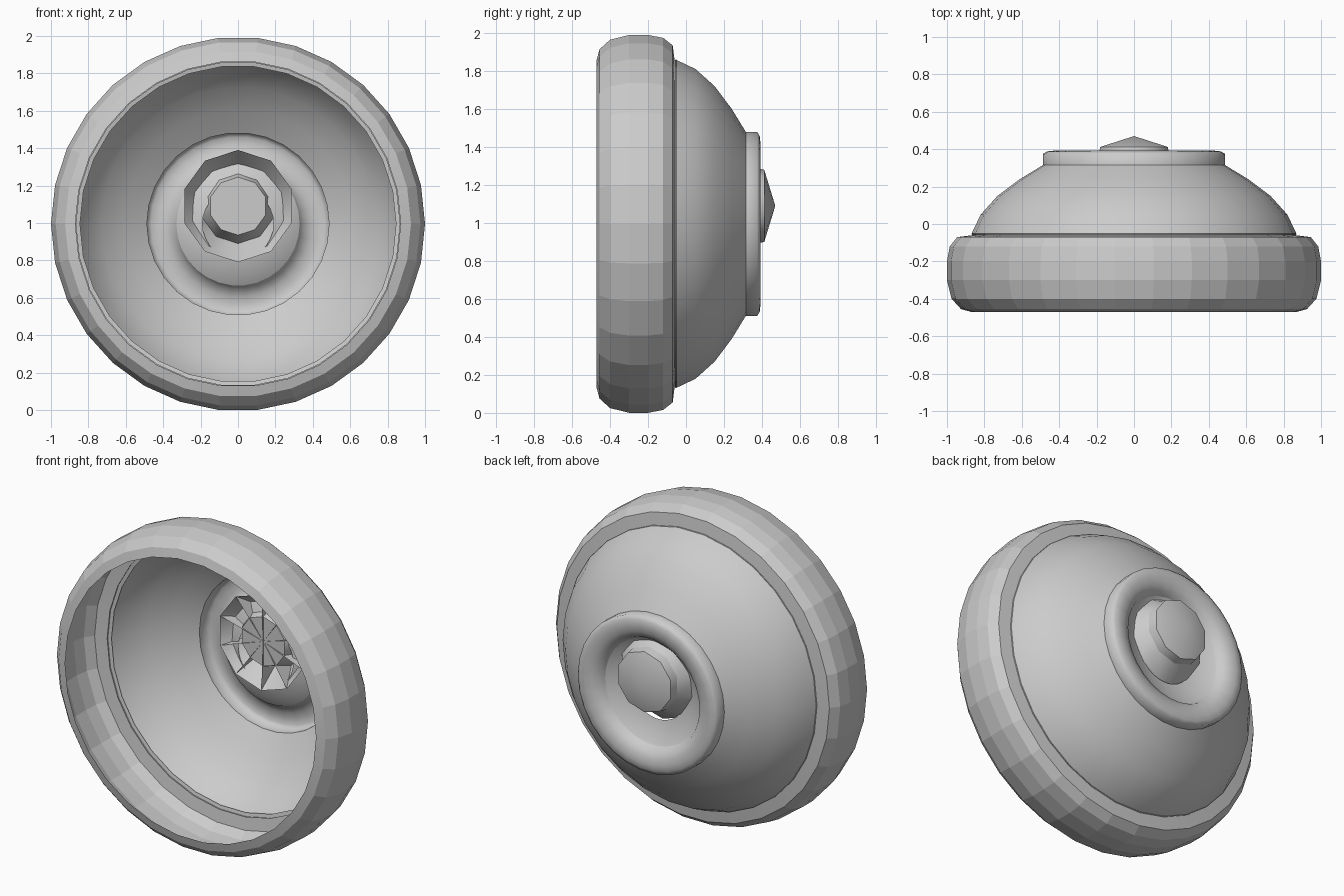
import bpy, bmesh, math

if "Cube" in bpy.data.objects:
    bpy.data.objects.remove(bpy.data.objects["Cube"])

AXIS_Z = 0.995  # height of the main axis, which runs along y


def finish(name, bm, angle):
    mesh = bpy.data.meshes.new(name)
    bm.to_mesh(mesh)
    bm.free()
    ob = bpy.data.objects.new(name, mesh)
    bpy.context.collection.objects.link(ob)
    bpy.ops.object.select_all(action='DESELECT')
    ob.select_set(True)
    bpy.context.view_layer.objects.active = ob
    bpy.ops.object.shade_smooth_by_angle(angle=math.radians(angle))
    return ob


def lathe(name, profile, sides, start=0.0, z=AXIS_Z, angle=30, flip=False):
    """Revolve (radius, y) points around the y direction."""
    bm = bmesh.new()
    rings = []
    for r, y in profile:
        if r == 0:
            rings.append([bm.verts.new((0, y, z))] * sides)
            continue
        rings.append([bm.verts.new((r * math.cos(start + 2 * math.pi * i / sides), y,
                                    z + r * math.sin(start + 2 * math.pi * i / sides)))
                      for i in range(sides)])
    for a, b in zip(rings, rings[1:]):
        for i in range(sides):
            j = (i + 1) % sides
            quad = list(dict.fromkeys((a[i], b[i], b[j], a[j])))
            f = bm.faces.new(quad)
            if flip:
                f.normal_flip()
    return finish(name, bm, angle)


# Wide faceted rim shell, open at the front
lathe("outer_rim", [(0.87, -0.47), (0.925, -0.455), (0.975, -0.40), (1.0, -0.30),
                    (1.0, -0.20), (0.985, -0.12), (0.945, -0.07), (0.865, -0.06)],
      30, angle=8)

# Small stepped seat between rim and dome
lathe("dome_seat", [(0.865, -0.06), (0.87, -0.05), (0.845, -0.045)], 30)

# Smooth dome
lathe("dome", [(0.87, -0.055), (0.82, 0.05), (0.73, 0.15), (0.61, 0.24), (0.487, 0.315)],
      30, angle=40)

# Rounded collar around the rear hole
lathe("rear_collar", [(0.487, 0.312), (0.487, 0.375), (0.465, 0.388), (0.43, 0.392),
                      (0.39, 0.385), (0.35, 0.365), (0.33, 0.33)], 30, angle=75)

# Shallow dish closing the hole around the socket
lathe("socket_dish", [(0.33, 0.33), (0.27, 0.295), (0.19, 0.275)], 30, angle=60)

# Ten-sided socket set slightly above the main axis
BULB_Z, SIDES, TOP = 1.09, 10, math.pi / 2
lathe("socket_flare", [(0.30, 0.23), (0.20, 0.36)], SIDES, TOP, BULB_Z, 50)
lathe("bulb_cup", [(0.0, 0.25), (0.155, 0.25), (0.20, 0.36)], SIDES, TOP, BULB_Z, 50)
lathe("rear_cone", [(0.20, 0.36), (0.19, 0.412), (0.0, 0.47)], SIDES, TOP, BULB_Z, 50,
      flip=True)

# Thin radial fins across the socket
bm = bmesh.new()
for i in range(SIDES):
    a = TOP + 2 * math.pi * i / SIDES
    bm.faces.new([bm.verts.new((r * math.cos(a), y, BULB_Z + r * math.sin(a)))
                  for r, y in ((0.0, 0.25), (0.30, 0.23), (0.20, 0.36))])
finish("socket_fins", bm, 30)
